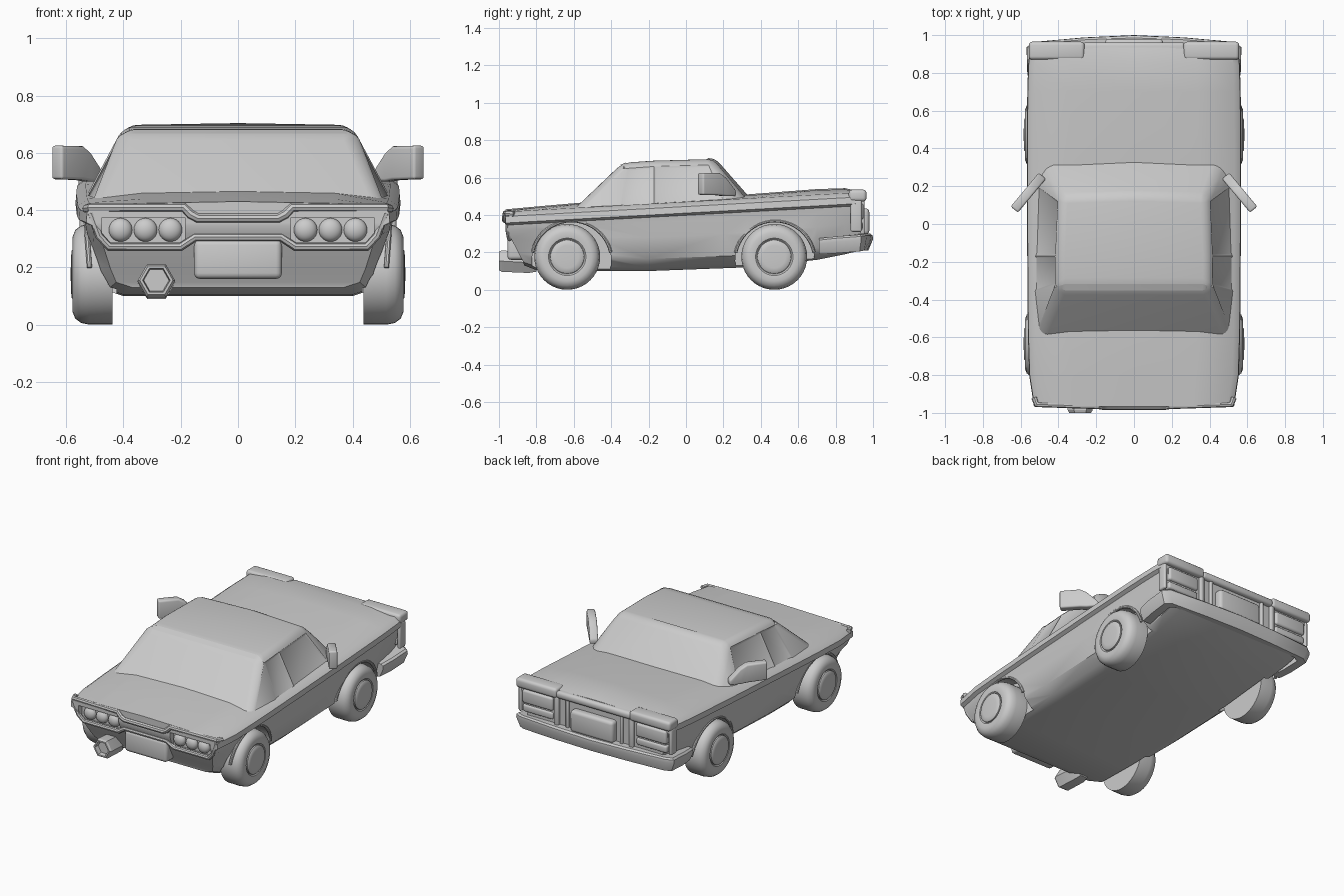
import bpy, bmesh
from math import sin, cos, pi, radians
from mathutils import Vector

if "Cube" in bpy.data.objects:
    bpy.data.objects.remove(bpy.data.objects["Cube"])


def finish(ob, bevel=0, angle=35):
    bpy.ops.object.select_all(action='DESELECT')
    ob.select_set(True)
    bpy.context.view_layer.objects.active = ob
    if bevel:
        m = ob.modifiers.new('bevel', 'BEVEL')
        m.width, m.segments = bevel, 3
        bpy.ops.object.modifier_apply(modifier=m.name)
    bpy.ops.object.shade_smooth_by_angle(angle=radians(angle))
    return ob


def from_bmesh(name, bm):
    bmesh.ops.recalc_face_normals(bm, faces=bm.faces)
    me = bpy.data.meshes.new(name)
    bm.to_mesh(me)
    bm.free()
    ob = bpy.data.objects.new(name, me)
    bpy.context.collection.objects.link(ob)
    return ob


def loft(name, rings, bevel=0, angle=35):
    """Skin a list of closed rings; strips of quads cap the ends."""
    bm = bmesh.new()
    vs = [[bm.verts.new(p) for p in r] for r in rings]
    n = len(rings[0])
    for a, b in zip(vs, vs[1:]):
        for i in range(n):
            j = (i + 1) % n
            bm.faces.new((a[i], a[j], b[j], b[i]))
    for r in (vs[0], vs[-1]):
        i, j = 0, n - 1
        while j - i >= 2:
            bm.faces.new((r[i], r[i + 1], r[j - 1], r[j]) if j - i > 2 else (r[i], r[i + 1], r[j]))
            i, j = i + 1, j - 1
    return finish(from_bmesh(name, bm), bevel, angle)


def box(name, x, y, z, bevel=0.01):
    ring = lambda k: [(x[0], y[0], k), (x[1], y[0], k), (x[1], y[1], k), (x[0], y[1], k)]
    return loft(name, [ring(z[0]), ring(z[1])], bevel)


def lathe(name, profile, centre, n=40):
    """Spin (radius, x) points about the x axis."""
    cx, cy, cz = centre
    rings = [[(cx + x, cy + r * cos(2 * pi * k / n), cz + r * sin(2 * pi * k / n))
              for k in range(n)] for r, x in profile]
    return loft(name, rings)


def tube(name, pts, r):
    cu = bpy.data.curves.new(name, 'CURVE')
    cu.dimensions, cu.bevel_depth, cu.bevel_resolution, cu.use_fill_caps = '3D', r, 2, True
    sp = cu.splines.new('POLY')
    sp.points.add(len(pts) - 1)
    for q, p in zip(sp.points, pts):
        q.co = (*p, 1)
    ob = bpy.data.objects.new(name, cu)
    bpy.context.collection.objects.link(ob)
    bpy.ops.object.select_all(action='DESELECT')
    ob.select_set(True)
    bpy.context.view_layer.objects.active = ob
    bpy.ops.object.convert(target='MESH')
    return finish(bpy.context.object)


def cut(ob, cutter):
    m = ob.modifiers.new('cut', 'BOOLEAN')
    m.operation, m.object, m.solver = 'DIFFERENCE', cutter, 'EXACT'
    bpy.context.view_layer.objects.active = ob
    bpy.ops.object.modifier_apply(modifier=m.name)
    bpy.data.objects.remove(cutter)


# Body shell: stations of y, bottom z, bottom half width, belt half width, top z, flank inset
stations = [(-.965, .13, .37, .53, .43, .06), (-.8, .105, .40, .555, .445, .05), (-.57, .10, .40, .562, .465, .036),
            (-.2, .10, .40, .565, .48, .032), (.2, .115, .40, .567, .50, .032), (.33, .12, .40, .567, .51, .032),
            (.7, .16, .41, .565, .538, .036), (.85, .19, .42, .56, .543, .04), (.935, .21, .42, .55, .525, .045)]
rings = []
for k, (y, zb, xb, w, zt, f) in enumerate(stations):
    zu = .445 + .055 * y
    zl = zu - .035
    half = [(xb, zb), (xb + .055, zb + .018), (w - f - .025, zb + .065), (w - f, (zb + .06 + zl) / 2),
            (w - .027, zl - .04), (w - .022, zl - .012), (w, zl), (w - .003, zu), (w - .035, zu + .025),
            (w * .6, zt - .006)]
    tuck = [.10, .095, .07, .03, .01] + [0] * 5 if k == 0 else [0] * 10
    right = [(x, y + t, z) for (x, z), t in zip(half, tuck)]
    rings.append(right + [(0, y, zt)] + [(-x, yy, z) for x, yy, z in reversed(right)])
body = loft('body', rings)

# Wheel arches and lamp recesses
wheels = (-.635, .472)
arches = (-.612, .475)
for s in (1, -1):
    for y in arches:
        cut(body, lathe('arch_cutter', [(.212, -.14), (.212, .15)], (s * .575, y, .155)))
    cut(body, box('lamp_cutter', sorted((s * .185, s * .475)), (-1.1, -.93), (.287, .375), 0))
finish(body)

for s in (1, -1):
    for y in arches:
        pts = []
        for k in range(21):
            a = radians(12 + 156 * k / 20)
            z = .155 + .214 * sin(a)
            pts.append((s * (.515 + .016 * sin(a)), y + .214 * cos(a), z))
        tube('wheel_arch_lip', pts, .009)
    for y in wheels:
        tyre = [(.175, -.14), (.176, -.06), (.170, -.03), (.155, -.010), (.13, 0),
                (.10, -.004), (.092, -.012)]
        lathe('tyre', [(r, s * x) for r, x in tyre], (s * .578, y, .176))
        hub = [(.09, -.02), (.09, -.003), (.082, .003), (.06, .005), (.02, .006)]
        lathe('hub', [(r, s * x) for r, x in hub], (s * .578, y, .176))

# Cabin with rounded roof edges and inset glass
bm = bmesh.new()
V = lambda *p: bm.verts.new(p)
tc, bc = V(0, .155, .705), V(0, .405, .42)
R, L = [[V(s * x, y, z) for x, y, z in [
    (.505, -.61, .42), (.54, -.36, .42), (.545, -.17, .42), (.545, .26, .42), (.47, .375, .42),
    (.395, -.35, .668), (.40, -.32, .68), (.40, -.17, .69), (.385, .145, .698)]] for s in (1, -1)]
glass = [bm.faces.new((R[0], R[5], L[5], L[0]))]
for v in (R, L):
    bm.faces.new((v[0], v[1], v[6], v[5]))
    bm.faces.new((v[1], v[2], v[7], v[6]))
    bm.faces.new((v[2], v[3], v[8], v[7]))
    bm.faces.new((v[3], v[4], v[8]))
    bm.faces.new((v[4], bc, tc, v[8]))
for a, b in ((5, 6), (6, 7)):
    bm.faces.new((R[a], R[b], L[b], L[a]))
bm.faces.new((R[7], R[8], tc, L[8], L[7]))
bm.faces.new(R[:5] + [bc] + L[4::-1])
bmesh.ops.recalc_face_normals(bm, faces=bm.faces)
round_edges = [e for e in bm.edges if e.calc_face_angle(0) > .3 and max(v.co.z for v in e.verts) > .5]
bmesh.ops.bevel(bm, geom=round_edges, offset=.035, segments=4, profile=.5, affect='EDGES')
glass = [f for f in bm.faces if f.calc_area() > .02 and abs(f.normal.x) > .6
         and f.calc_center_median().y > -.31]
bmesh.ops.inset_individual(bm, faces=glass, thickness=.016, depth=-.006)
finish(from_bmesh('cabin', bm), angle=32)

# Door mirrors: tapered slabs swept outward from the pillars
for s in (1, -1):
    d = Vector((.64, -.77, 0))
    n = Vector((.77, .64, 0)) * .025
    rings = []
    for t, z0, z1 in ((0, .50, .53), (.07, .50, .60), (.11, .505, .623), (.232, .508, .625)):
        c = Vector((.485, .255, 0)) + d * t
        rings.append([(s * (c + n * k).x, (c + n * k).y, z) for k, z in ((-1, z0), (1, z0), (1, z1), (-1, z1))])
    loft('door_mirror', rings, .01)

# Wraparound bumper on the +y end
path = [(.53, .71, .19, .275), (.545, .80, .195, .285), (.55, .93, .205, .295),
        (.51, .955, .21, .30), (.25, .972, .21, .30)]
path = path + [(0, .98, .21, .30)] + [(-x, y, a, b) for x, y, a, b in reversed(path)]
rings = []
for x, y, z0, z1 in path:
    o = Vector((x, .35 * max(0, y - .88) / .1, 0))
    o.normalize()
    rings.append([(x + o.x * f, y + o.y * f, z) for f, z in
                  ((-.06, z0), (-.005, z0), (.02, z1 - .03), (.018, z1 - .01), (.005, z1), (-.06, z1))])
loft('bumper', rings)

# Headlamp hoods, lamps and grille on the +y end
for s in (1, -1):
    xs = lambda a, b: sorted((s * a, s * b))
    box('headlamp_hood', xs(.262, .557), (.87, .965), (.472, .535), .018)
    box('headlamp_cheek', xs(.53, .553), (.88, .94), (.31, .48), .01)
    box('headlamp', xs(.30, .52), (.90, .95), (.375, .462), .014)
    box('turn_lamp', xs(.30, .52), (.90, .945), (.318, .365), .012)
    box('grille_bar', xs(.255, .285), (.90, .955), (.29, .48), .008)
    box('inner_grille_bar', xs(.185, .205), (.90, .95), (.29, .48), .006)
box('hood_lip', (-.27, .27), (.88, .962), (.475, .522), .018)
box('grille_plate', (-.155, .155), (.91, .98), (.295, .435), .02)

# Tail lamps and trim on the -y end
for s in (1, -1):
    for x in (.41, .323, .236):
        bpy.ops.mesh.primitive_uv_sphere_add(segments=24, ring_count=12, radius=.041,
                                             location=(s * x, -.935, .331), rotation=(pi / 2, 0, 0))
        lamp = bpy.context.object
        lamp.name, lamp.scale = 'tail_lamp', (1, 1, .7)
        finish(lamp)
low = [(.515, -.955, .39), (.485, -.95, .31), (.45, -.943, .272), (.20, -.943, .272), (.15, -.948, .305)]
tube('tail_frame', low + [(-x, y, z) for x, y, z in reversed(low)], .014)
lip = [(.528, -.92, .405), (.515, -.956, .408), (.19, -.964, .41), (.165, -.968, .385), (.14, -.968, .372)]
tube('tail_lip', lip + [(-x, y, z) for x, y, z in reversed(lip)], .016)
box('tail_plate', (-.153, .153), (-.955, -.84), (.16, .298), .02)

# Hexagonal exhaust with hollow tip
hexa = lambda y, r, z: [(-.285 + r * cos(k * pi / 3), y, z + r * sin(k * pi / 3)) for k in range(6)]
loft('exhaust', [hexa(-.80, .05, .14), hexa(-.84, .064, .145), hexa(-.985, .066, .153), hexa(-1.0, .058, .155),
                 hexa(-1.0, .048, .155), hexa(-.97, .044, .155)], angle=20)
